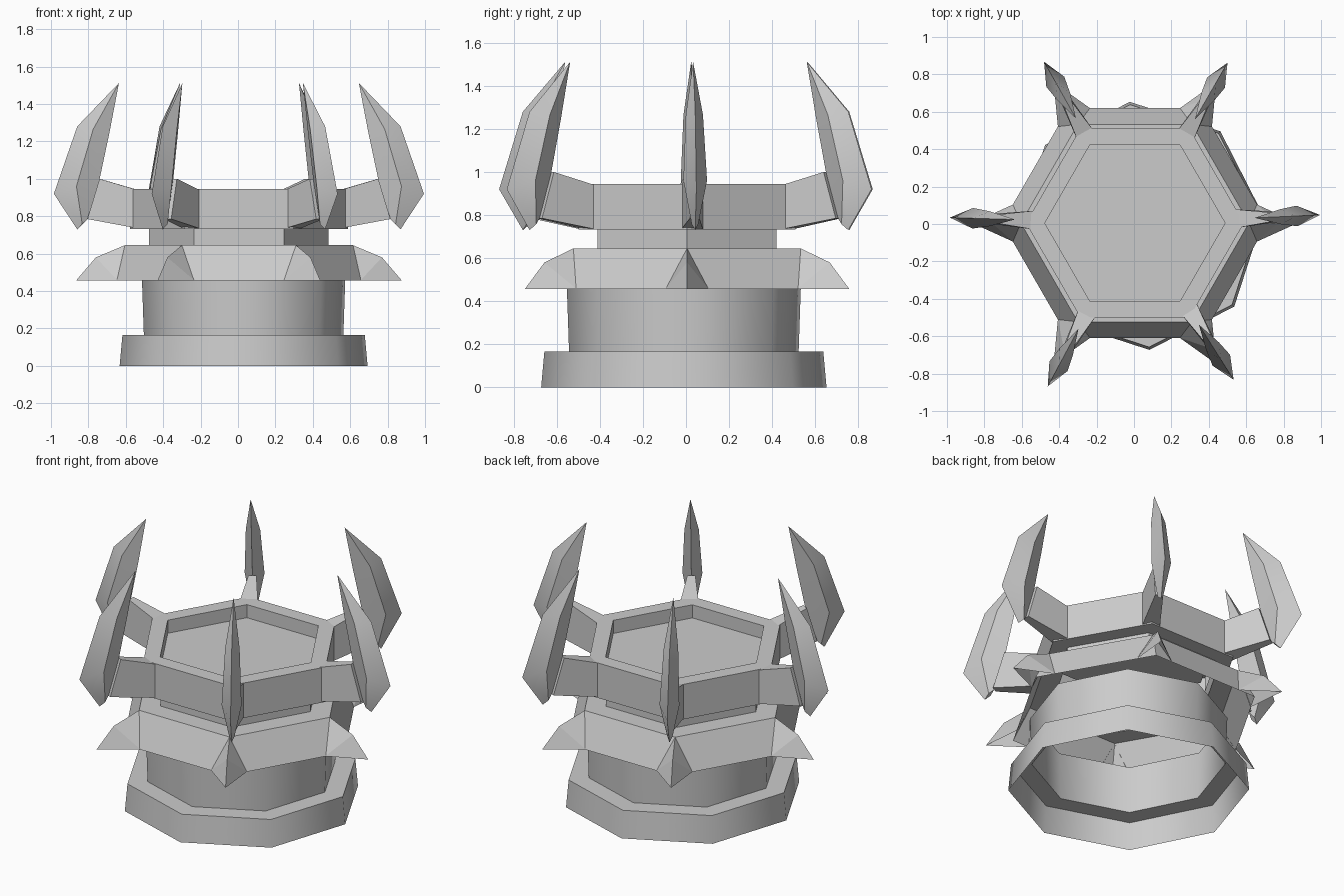
import bpy, bmesh, math
from mathutils import Matrix, Vector

old = bpy.data.objects.get("Cube")
if old:
    bpy.data.objects.remove(old, do_unlink=True)

stone = bpy.data.materials.new("stone grey")
stone.use_nodes = True
GREY = (0.6, 0.6, 0.6, 1)
stone.diffuse_color = GREY
stone.node_tree.nodes["Principled BSDF"].inputs["Base Color"].default_value = GREY

HEX_CENTRE = (0.005, 0.005)
OCT_CENTRE = (0.03, -0.01)


def finish(name, bm, smooth=None):
    bmesh.ops.recalc_face_normals(bm, faces=bm.faces)
    mesh = bpy.data.meshes.new(name)
    bm.to_mesh(mesh)
    bm.free()
    mesh.materials.append(stone)
    obj = bpy.data.objects.new(name, mesh)
    bpy.context.collection.objects.link(obj)
    if smooth:
        bpy.ops.object.select_all(action='DESELECT')
        obj.select_set(True)
        bpy.context.view_layer.objects.active = obj
        bpy.ops.object.shade_smooth_by_angle(angle=math.radians(smooth))
    return obj


def bridge(bm, a, b):
    """Join two closed loops of equal length with quads."""
    n = len(a)
    for i in range(n):
        bm.faces.new((a[i], a[(i + 1) % n], b[(i + 1) % n], b[i]))


def prism_shell(name, sides, profile, centre, turn=0, cap=False, smooth=None):
    """Sweep a (radius, z) profile round an n-sided polygon."""
    bm = bmesh.new()
    rings = []
    for r, z in profile:
        angles = [math.radians(turn) + math.tau * i / sides for i in range(sides)]
        rings.append([bm.verts.new((centre[0] + r * math.cos(a),
                                    centre[1] + r * math.sin(a), z)) for a in angles])
    for a, b in zip(rings, rings[1:]):
        bridge(bm, a, b)
    if cap:
        bm.faces.new(rings[-1])
    return finish(name, bm, smooth)


def place(obj, degrees):
    obj.matrix_world = (Matrix.Translation((*HEX_CENTRE, 0))
                        @ Matrix.Rotation(math.radians(degrees), 4, 'Z'))


# Hollow eight-sided foot and the tube above it
prism_shell("foot", 8, [(0.665, 0), (0.65, 0.165), (0.535, 0.165)], OCT_CENTRE, 4.5, smooth=60)
prism_shell("tube", 8, [(0.535, 0.165), (0.545, 0.457)], OCT_CENTRE, 4.5, smooth=60)

# Six-sided collar, neck and crown ring with a sunken floor
prism_shell("collar", 6, [(0.71, 0.457), (0.61, 0.645), (0.48, 0.645)], HEX_CENTRE)
prism_shell("neck", 6, [(0.48, 0.645), (0.48, 0.732)], HEX_CENTRE)
prism_shell("crown_ring", 6, [(0.48, 0.732), (0.583, 0.732), (0.583, 0.945),
                              (0.482, 0.945), (0.482, 0.865)], HEX_CENTRE, cap=True)


def collar_spike(name):
    """Open-bottomed thorn hanging from a collar corner."""
    bm = bmesh.new()
    apex, ridge, tip = [bm.verts.new(p) for p in
                        ((0.61, 0, 0.645), (0.765, 0, 0.58), (0.87, 0, 0.457))]
    for side in (-1, 1):
        base = bm.verts.new((0.65, side * 0.1, 0.457))
        bm.faces.new((apex, base, ridge))
        bm.faces.new((ridge, base, tip))
    return finish(name, bm)


def horn(name):
    """Upright diamond-section blade: (inner r, z), (outer r, z), half width."""
    stations = [((0.81, 0.785), (0.865, 0.73), 0.015),
                ((0.745, 1.0), (0.99, 0.92), 0.055),
                ((0.692, 1.25), (0.865, 1.28), 0.04)]
    bm = bmesh.new()
    rings = []
    for inner, outer, half in stations:
        i, o = Vector((inner[0], 0, inner[1])), Vector((outer[0], 0, outer[1]))
        mid, side = (i + o) / 2, Vector((0, half, 0))
        rings.append([bm.verts.new(p) for p in (i, mid + side, o, mid - side)])
    for a, b in zip(rings, rings[1:]):
        bridge(bm, a, b)
    bm.faces.new(rings[0])
    tip = bm.verts.new((0.642, 0, 1.512))
    top = rings[-1]
    for k in range(4):
        bm.faces.new((top[k], top[(k + 1) % 4], tip))
    return finish(name, bm, smooth=40)


def horn_arm(name):
    """Tapered bracket from the crown ring to the horn."""
    bm = bmesh.new()
    loops = []
    for low, high, half in (((0.54, 0.735), (0.54, 0.94), 0.05),
                            ((0.81, 0.785), (0.745, 1.0), 0.022)):
        loops.append([bm.verts.new((p[0], s * half, p[1]))
                      for p, s in ((low, -1), (low, 1), (high, 1), (high, -1))])
    bridge(bm, *loops)
    for loop in loops:
        bm.faces.new(loop)
    return finish(name, bm)


# Spikes, arms and horns on every corner; horns lean slightly off the corner line
LEAN = (2.5, 0, -0.6, -1.7, 1.9, 2.2)
for n, lean in enumerate(LEAN):
    place(collar_spike(f"collar_spike_{n + 1}"), 60 * n)
    place(horn_arm(f"horn_arm_{n + 1}"), 60 * n + lean)
    place(horn(f"horn_{n + 1}"), 60 * n + lean)
